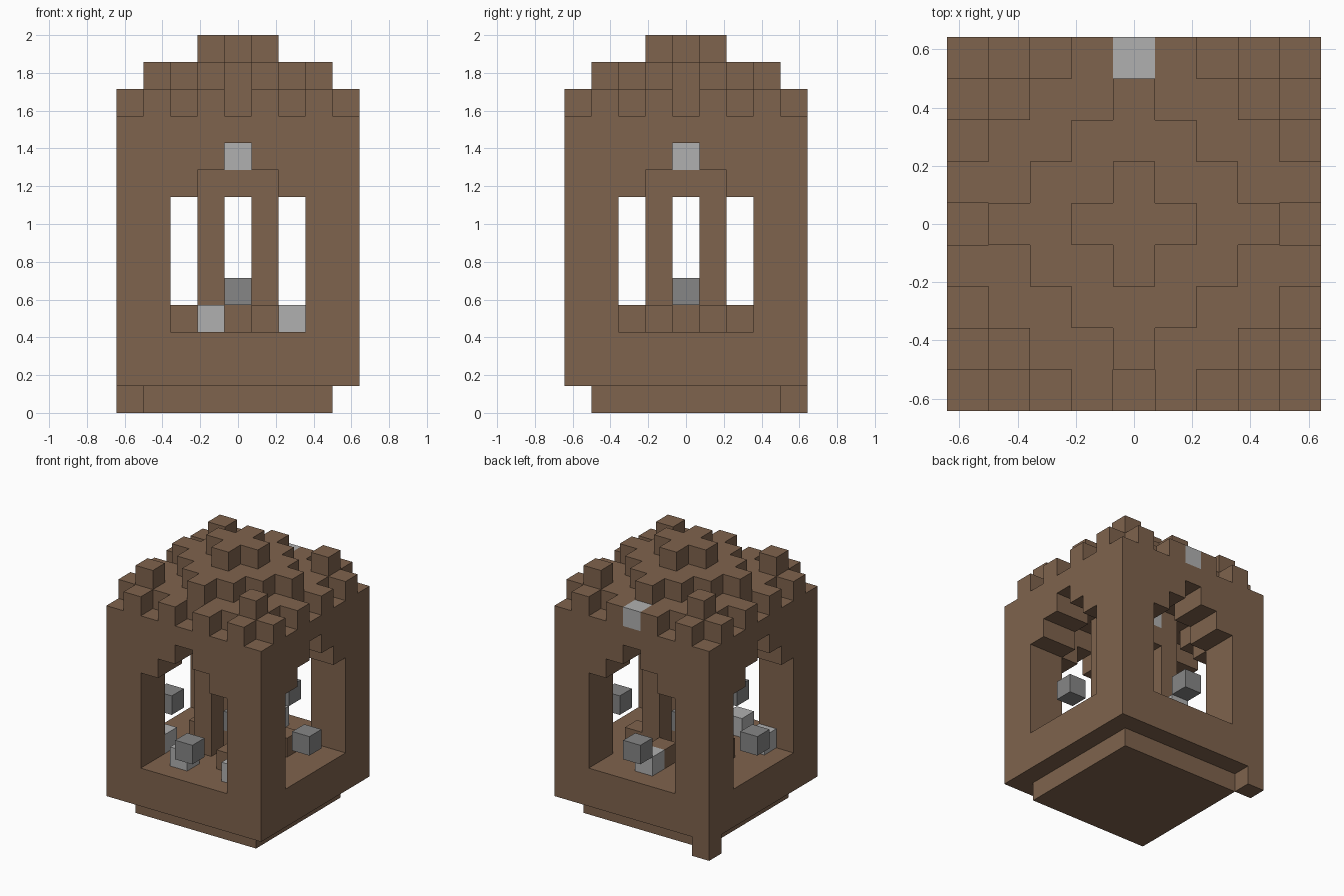
import bpy
import bmesh
from mathutils import Vector

U = 1 / 7                     # edge length of one block
SIDES = [Vector(d) for d in ((1, 0, 0), (-1, 0, 0), (0, 1, 0), (0, -1, 0), (0, 0, 1), (0, 0, -1))]

cube = bpy.data.objects.get("Cube")
if cube:
    bpy.data.objects.remove(cube, do_unlink=True)


def material(name, rgb):
    m = bpy.data.materials.new(name)
    m.use_nodes = True
    m.diffuse_color = (*rgb, 1)
    m.node_tree.nodes["Principled BSDF"].inputs["Base Color"].default_value = (*rgb, 1)
    return m


BROWN = material("brown wood", (0.212, 0.125, 0.074))
LIGHT = material("light grey stone", (0.434, 0.434, 0.434))
DARK = material("dark grey stone", (0.238, 0.238, 0.238))


def build(name, cells, mat):
    """Join unit blocks into one shell, keeping only the outer faces."""
    cells = set(cells)
    bm = bmesh.new()
    for c in cells:
        centre = Vector(c) + Vector((0, 0, 0.5))
        for d in SIDES:
            if tuple(int(v) for v in Vector(c) + d) in cells:
                continue
            a = Vector((d.y, d.z, d.x))
            b = d.cross(a)
            corners = [d + a + b, d - a + b, d - a - b, d + a - b]
            face = bm.faces.new([bm.verts.new((centre + k / 2) * U) for k in corners])
            face.normal_update()
            if face.normal.dot(d) < 0:
                face.normal_flip()
    bmesh.ops.remove_doubles(bm, verts=bm.verts, dist=0.001)
    bmesh.ops.dissolve_limit(bm, angle_limit=0.01, verts=bm.verts, edges=bm.edges)
    mesh = bpy.data.meshes.new(name)
    bm.to_mesh(mesh)
    bm.free()
    mesh.materials.append(mat)
    bpy.context.collection.objects.link(bpy.data.objects.new(name, mesh))


def square(r):
    return [(x, y) for x in range(-r, r + 1) for y in range(-r, r + 1)]


# Base with its single corner foot
build("base", [(x, y, 0) for x, y in square(3)] + [(-4, 4, 0)], BROWN)

# Floor slab
build("floor", [(x, y, z) for x, y in square(4) for z in (1, 2)], BROWN)


# Thick walls with a stepped arch on every side
def arch_reach(z):
    return 2 if z < 8 else 9 - z


build("walls", [(x, y, z) for x, y in square(4) for z in range(3, 10)
                if max(abs(x), abs(y)) > 2 and min(abs(x), abs(y)) > arch_reach(z)], BROWN)


# Stepped roof with a crenellated rim
def roof_top(x, y):
    d = abs(x) + abs(y)
    if d <= 1:
        return 14
    if d <= 3 or abs(x) == abs(y) == 3:
        return 13
    if max(abs(x), abs(y)) == 4:
        return 11 + d % 2
    return 12


build("roof", [(x, y, z) for x, y in square(4) for z in range(10, roof_top(x, y))], BROWN)
build("roof_stone", [(0, 4, 11)], LIGHT)

# Inner canopy on four posts
posts = [(x, y, z) for x in (-1, 1) for y in (-1, 1) for z in range(3, 10)]
build("canopy", posts + [(x, y, 8) for x, y in square(1)], BROWN)
build("canopy_lamp", [(x, y, 9) for x, y in square(1) if abs(x) + abs(y) < 2], LIGHT)

# Pedestal and loose blocks on the floor
build("pedestal", [(0, 0, 3)], BROWN)
for i, (x, y) in enumerate([(1, -2), (2, -1), (2, 1), (0, 2), (-2, 0)]):
    build(f"floor_block_{i + 1}", [(x, y, 3)], BROWN)
for i, (x, y) in enumerate([(-1, -3), (2, -3), (-3, -2), (0, 3)]):
    build(f"floor_stone_{i + 1}", [(x, y, 3)], LIGHT)

# Floating dark stones: one in the centre, one in each arch
for name, x, y in (("centre", 0, 0), ("front", 0, -4), ("back", 0, 4), ("left", 4, 0), ("right", -4, 0)):
    build(name + "_stone", [(x, y, 4)], DARK)
